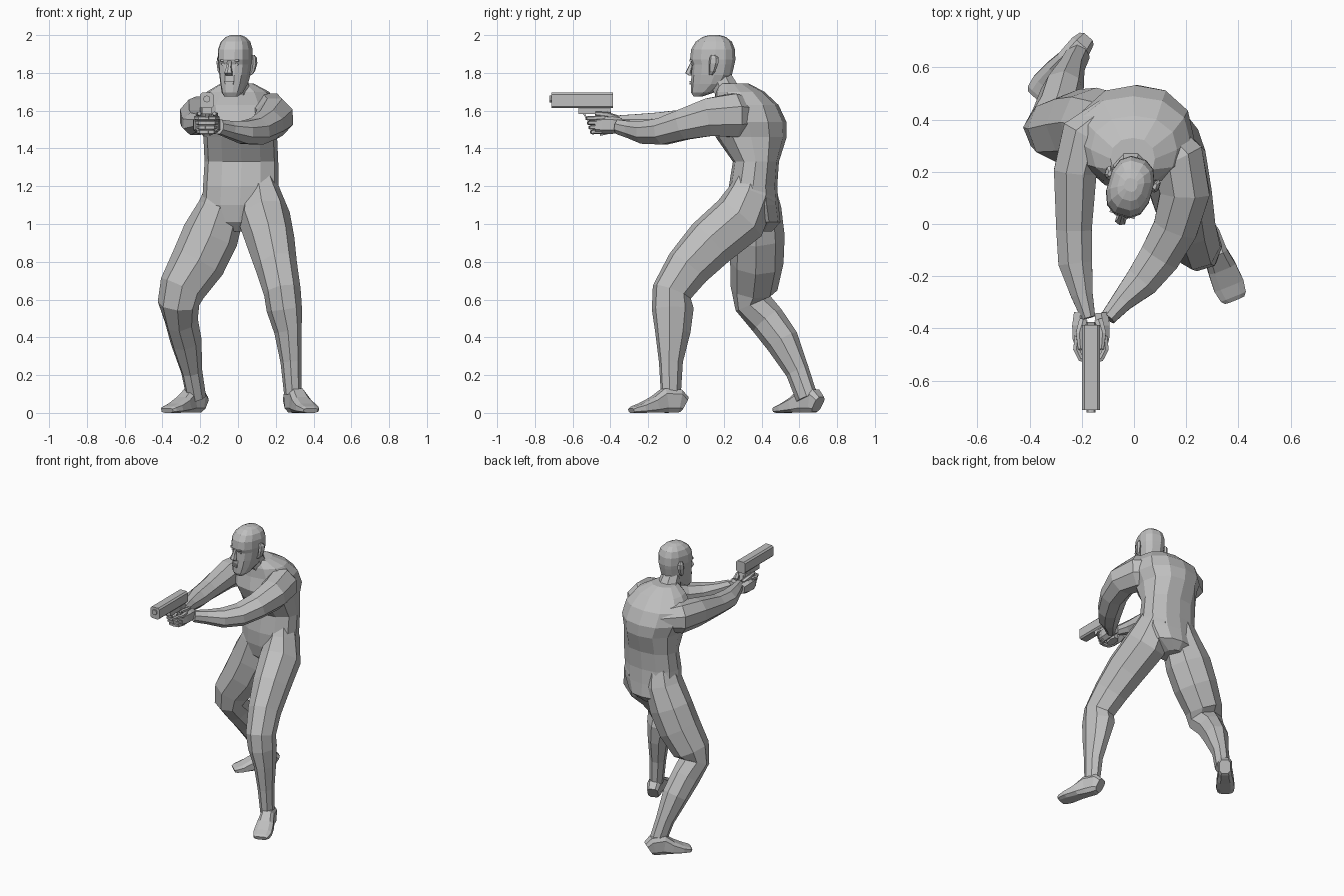
import bpy, bmesh, math
from mathutils import Vector, Matrix

cube = bpy.data.objects.get("Cube")
if cube:
    bpy.data.objects.remove(cube)

UP, FRONT = Vector((0, 0, 1)), Vector((0, -1, 0))


def material(name, value):
    mat = bpy.data.materials.new(name)
    mat.use_nodes = True
    colour = (value, value, value, 1)
    mat.diffuse_color = colour
    mat.node_tree.nodes["Principled BSDF"].inputs["Base Color"].default_value = colour
    return mat


GREY = material("clay grey", 0.52)


def finish(name, bm, matrix=None):
    if matrix:
        bm.transform(matrix)
    bmesh.ops.recalc_face_normals(bm, faces=bm.faces)
    mesh = bpy.data.meshes.new(name)
    bm.to_mesh(mesh)
    bm.free()
    mesh.materials.append(GREY)
    obj = bpy.data.objects.new(name, mesh)
    bpy.context.collection.objects.link(obj)
    return obj


def loft(name, rows, hint, sides=8, level=False, power=1.0, phase=.5, floor=False, matrix=None):
    """Skin rings along a path; each row is x, y, z, half width, half depth."""
    bm = bmesh.new()
    points = [Vector(row[:3]) for row in rows]
    rings = []
    for i, row in enumerate(rows):
        ahead, behind = points[min(i + 1, len(rows) - 1)], points[max(i - 1, 0)]
        along = UP if level else (ahead - behind).normalized()
        side = along.cross(hint).normalized()
        depth = side.cross(along)
        ring = []
        for k in range(sides):
            angle = math.tau * (k + phase) / sides
            c, s = math.cos(angle), math.sin(angle)
            grow = 1 / math.cos(math.pi / sides)
            c = math.copysign(min(1, abs(c) * grow) ** power, c)
            s = math.copysign(min(1, abs(s) * grow) ** power, s)
            p = points[i] + side * c * row[3] + depth * s * row[4]
            if floor:
                p.z = max(p.z, 0)
            ring.append(bm.verts.new(p))
        rings.append(ring)
    for a, b in zip(rings, rings[1:]):
        for k in range(sides):
            n = (k + 1) % sides
            bm.faces.new((a[k], a[n], b[n], b[k]))
    bm.faces.new(rings[0])
    bm.faces.new(rings[-1])
    return finish(name, bm, matrix)


def box(name, centre, size, bevel=0.0, matrix=None):
    bm = bmesh.new()
    bmesh.ops.create_cube(bm, size=1)
    bmesh.ops.transform(bm, verts=bm.verts, matrix=Matrix.Translation(centre) @ Matrix.Diagonal((*size, 1)))
    if bevel:
        edges = [e for e in bm.edges if abs((e.verts[0].co - e.verts[1].co).y) > 0.01]
        bmesh.ops.bevel(bm, geom=edges, offset=bevel, segments=1, affect="EDGES")
    return finish(name, bm, matrix)


# Torso, leaning slightly forward with a rounded back
loft("torso", [
    (0, .375, .96, .06, .08), (.005, .375, 1.01, .16, .125), (.01, .36, 1.1, .2, .13),
    (.015, .355, 1.2, .2, .128), (.018, .37, 1.33, .195, .122), (.012, .345, 1.46, .195, .188),
    (.005, .33, 1.54, .225, .202), (-.005, .32, 1.63, .22, .17), (0, .285, 1.7, .165, .13),
    (-.005, .25, 1.745, .085, .08)], FRONT, sides=12, level=True, phase=0)
loft("neck", [(0, .27, 1.66, .09, .1), (-.01, .21, 1.72, .07, .075), (-.015, .175, 1.8, .06, .06)],
     FRONT, level=True)

# Legs: the left one steps forward, the right one braces behind
loft("left_leg", [
    (.1, .375, 1.29, .07, .08), (.12, .35, 1.16, .095, .12), (.14, .285, 1.03, .125, .14),
    (.175, .13, .9, .115, .13), (.205, .01, .77, .1, .115), (.235, -.075, .64, .09, .1),
    (.245, -.07, .55, .085, .105), (.265, -.07, .43, .065, .09), (.28, -.08, .27, .05, .06),
    (.29, -.08, .1, .042, .05)], Vector((.3, -1, 0)))
loft("right_leg", [
    (-.06, .37, 1.26, .07, .08), (-.085, .375, 1.09, .115, .12), (-.145, .38, .94, .14, .13),
    (-.21, .375, .8, .135, .13), (-.295, .36, .66, .115, .115), (-.315, .355, .58, .105, .09),
    (-.3, .43, .49, .08, .09), (-.275, .51, .38, .075, .085), (-.245, .59, .22, .05, .06),
    (-.22, .64, .08, .046, .055)], Vector((-.5, -1, 0)))


def foot(name, heel, toe):
    heel, toe = Vector(heel), Vector(toe)
    shape = ((0, .035, .09), (.1, .045, .125), (.35, .045, .13), (.55, .055, .085),
             (.8, .06, .05), (.95, .052, .035), (1, .04, .025))
    rows = [(*heel.lerp(toe, t), height / 2, width, height / 2) for t, width, height in shape]
    loft(name, rows, UP, power=.6, floor=True)


foot("left_foot", (.275, -.015), (.385, -.29))
foot("right_foot", (-.19, .7), (-.375, .485))

# Arms, meeting at the grip
loft("left_arm", [
    (.06, .38, 1.57, .07, .08), (.17, .25, 1.575, .1, .115), (.195, .12, 1.565, .095, .1),
    (.16, -.015, 1.525, .085, .08), (.1, -.125, 1.49, .078, .07), (.03, -.22, 1.485, .065, .06),
    (-.045, -.295, 1.5, .042, .045), (-.1, -.36, 1.515, .03, .038)], UP)
loft("right_arm", [
    (-.09, .43, 1.57, .06, .07), (-.19, .34, 1.575, .09, .1), (-.225, .2, 1.57, .082, .09),
    (-.23, -.02, 1.54, .068, .065), (-.225, -.15, 1.53, .065, .06), (-.2, -.27, 1.535, .042, .046),
    (-.175, -.36, 1.54, .027, .035)], UP)

# Hands: palms, curled fingers on both sides of the grip, and thumbs
GRIP_X = -.165
for name, sign in (("right", -1), ("left", 1)):
    loft(name + "_palm", [
        (GRIP_X + sign * .04, -.34, 1.525, .025, .035), (GRIP_X + sign * .045, -.39, 1.525, .027, .048),
        (GRIP_X + sign * .045, -.44, 1.525, .025, .048), (GRIP_X + sign * .04, -.48, 1.525, .018, .04)],
        UP, sides=6)
    for i in range(4):
        z = 1.565 - i * .024
        out = .056 - i * .004
        path = [(GRIP_X + sign * out * across, -.43 - reach + i * .008, z - drop, .012, .012)
                for across, reach, drop in ((.9, 0, 0), (1, .05, .004), (.7, .085, .006), (-.2, .09, .006))]
        loft(name + "_finger_" + str(i + 1), path, UP, sides=6)
    loft(name + "_thumb", [
        (GRIP_X + sign * .03, -.37, 1.56, .016, .018), (GRIP_X + sign * .045, -.42, 1.58, .013, .014),
        (GRIP_X + sign * .04, -.48, 1.585, .009, .01)], UP, sides=6)

# Pistol
box("pistol_slide", (GRIP_X, -.55, 1.654), (.07, .325, .082), bevel=.01)
box("pistol_frame", (GRIP_X, -.485, 1.6), (.05, .17, .035))
loft("pistol_barrel", [(GRIP_X, -.69, 1.662, .018, .018), (GRIP_X, -.722, 1.662, .018, .018)], UP, sides=10)
loft("pistol_grip", [(GRIP_X, -.44, 1.6, .026, .04), (GRIP_X, -.415, 1.475, .026, .04)], FRONT, power=.7)
guard = [(-.45, 1.59), (-.46, 1.565), (-.48, 1.555), (-.525, 1.56), (-.545, 1.59)]
loft("pistol_trigger_guard", [(GRIP_X, y, z, .01, .005) for y, z in guard], FRONT + UP * .3, sides=4)

# Head, turned a little towards the sights
TURN = Matrix.Translation((-.015, .14, 0)) @ Matrix.Rotation(math.radians(-16), 4, "Z")
skull = ((1.675, -.1, -.06, .035), (1.695, -.112, .0, .052), (1.74, -.112, .07, .066),
         (1.79, -.108, .1, .076), (1.845, -.104, .113, .082), (1.87, -.115, .118, .085),
         (1.925, -.109, .115, .084), (1.965, -.085, .1, .072), (1.99, -.05, .07, .048), (2, -.015, .035, .025))
loft("head", [(0, (f + b) / 2, z, w, (b - f) / 2) for z, f, b, w in skull],
     FRONT, sides=12, level=True, power=.8, matrix=TURN)
loft("nose", [(0, -.106, 1.865, .01, .01), (0, -.12, 1.83, .012, .014), (0, -.13, 1.8, .02, .02),
              (0, -.115, 1.785, .018, .012)], FRONT, sides=6, level=True, matrix=TURN)
for name, z, half in (("upper_lip", 1.753, .025), ("lower_lip", 1.742, .022)):
    box(name, (0, -.112, z), (half * 2, .014, .009), matrix=TURN)
for name, sign in (("right", -1), ("left", 1)):
    box(name + "_brow", (sign * .032, -.103, 1.866), (.036, .018, .012), matrix=TURN)
    box(name + "_eye", (sign * .032, -.098, 1.845), (.026, .012, .013), bevel=.004, matrix=TURN)
    loft(name + "_ear", [
        (sign * .08, .015, 1.79, .008, .01), (sign * .09, .025, 1.81, .01, .018),
        (sign * .096, .034, 1.85, .012, .026), (sign * .096, .036, 1.88, .01, .024),
        (sign * .09, .03, 1.895, .006, .012)], FRONT, sides=6, level=True, matrix=TURN)
